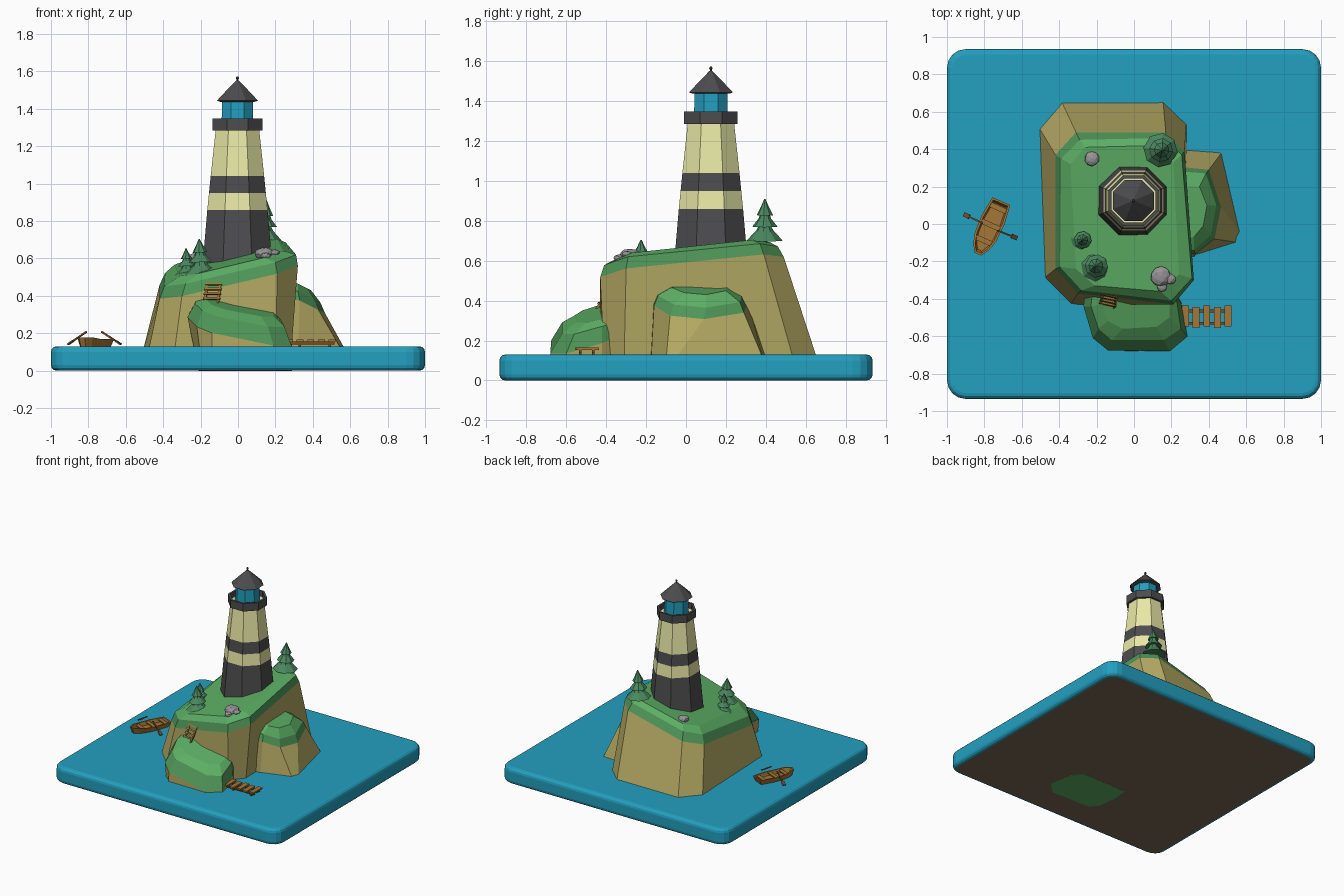
import bpy, bmesh, math, random
from mathutils import Vector, Matrix

if "Cube" in bpy.data.objects:
    bpy.data.objects.remove(bpy.data.objects["Cube"])
random.seed(4)


def mat(name, r, g, b):
    m = bpy.data.materials.new(name)
    m.diffuse_color = [(c / 255) ** 2.2 for c in (r, g, b)] + [1]
    m.use_nodes = True
    m.node_tree.nodes["Principled BSDF"].inputs["Base Color"].default_value = m.diffuse_color
    return m


BLUE = mat("water_blue", 40, 158, 190)
TAN = mat("cliff_tan", 176, 165, 98)
GREEN = mat("grass", 92, 172, 100)
MOSS = mat("grass_edge", 80, 148, 88)
DARK = mat("charcoal", 78, 78, 80)
CREAM = mat("cream", 232, 232, 165)
PINE = mat("pine", 76, 135, 95)
WOOD = mat("wood", 165, 118, 58)
BARK = mat("bark", 115, 78, 45)
ROCK = mat("rock", 150, 147, 150)
EARTH = mat("underside", 120, 105, 85)


def finish(bm, name, mats, M=Matrix(), fix=True):
    if fix:
        bmesh.ops.recalc_face_normals(bm, faces=bm.faces)
    me = bpy.data.meshes.new(name)
    bm.to_mesh(me)
    bm.free()
    for m in mats:
        me.materials.append(m)
    ob = bpy.data.objects.new(name, me)
    ob.matrix_world = M
    bpy.context.collection.objects.link(ob)
    return ob


def loft(name, rings, bands, M=Matrix()):
    """Skin 3D rings; bands holds one material per strip, then the top and bottom caps."""
    mats = list(dict.fromkeys(bands))
    bm = bmesh.new()
    vs = [[bm.verts.new(p) for p in r] for r in rings]
    n = len(vs[0])
    for k in range(len(vs) - 1):
        for i in range(n):
            j = (i + 1) % n
            f = bm.faces.new((vs[k][i], vs[k][j], vs[k + 1][j], vs[k + 1][i]))
            f.material_index = mats.index(bands[k])
    bm.faces.new(vs[-1]).material_index = mats.index(bands[-2])
    bm.faces.new(vs[0][::-1]).material_index = mats.index(bands[-1])
    return finish(bm, name, mats, M)


def flat(pts, z):
    return [(x, y, z) for x, y in pts]


def draped(pts, plane, drop):
    return [(x, y, plane(x, y) - drop) for x, y in pts]


def ngon(r, z, n=8):
    """Ring with flat sides facing the axes; r is centre-to-side."""
    R = r / math.cos(math.pi / n)
    return [(R * math.cos((i + .5) * math.tau / n), R * math.sin((i + .5) * math.tau / n), z) for i in range(n)]


def boxes(name, items, m, M=Matrix()):
    """Boxes given as (centre, size)."""
    bm = bmesh.new()
    for c, s in items:
        bmesh.ops.create_cube(bm, size=1, matrix=Matrix.Translation(c) @ Matrix.Diagonal((*s, 1)))
    return finish(bm, name, [m], M)


# Water slab with rounded corners and a brown underside
bm = bmesh.new()
bmesh.ops.create_cube(bm, size=1, matrix=Matrix.Translation((0, 0, .065)) @ Matrix.Diagonal((2, 1.87, .13, 1)))
up = [e for e in bm.edges if abs(e.verts[0].co.z - e.verts[1].co.z) > .01]
bmesh.ops.bevel(bm, geom=up, offset=.1, segments=4, profile=.5, affect='EDGES')
bm.normal_update()
rim = [e for e in bm.edges if abs(e.verts[0].co.z - e.verts[1].co.z) < .01]
bmesh.ops.bevel(bm, geom=rim, offset=.03, segments=3, profile=.5, affect='EDGES')
bm.normal_update()
for f in bm.faces:
    f.material_index = int(f.normal.z < -.99)
finish(bm, "water_base", [BLUE, EARTH])

# Main cliff with a tilted grassy plateau
def top(x, y):
    return .63 + .12 * (y + .27) + .25 * (x - .2)


c0 = [(-.48, -.29), (-.34, -.43), (.2, -.41), (.285, -.31), (.28, .54), (.155, .66), (-.39, .66), (-.51, .52)]
c1 = [(-.42, -.24), (-.3, -.37), (.21, -.43), (.32, -.3), (.27, .39), (.17, .49), (-.31, .49), (-.42, .37)]
c2 = [(-.395, -.23), (-.28, -.355), (.2, -.41), (.31, -.29), (.255, .37), (.155, .46), (-.29, .45), (-.39, .35)]
c3 = [(-.31, -.24), (-.21, -.33), (.14, -.36), (.24, -.27), (.21, .33), (.12, .42), (-.26, .41), (-.34, .32)]
loft("main_cliff", [flat(c0, .1), draped(c1, top, .095), draped(c2, top, .035), draped(c3, top, 0)],
     [TAN, MOSS, GREEN, GREEN, TAN])

# Low front outcrop
def front(x, y):
    return .36 - .2 * (x + .1) + .25 * (y + .45)


f0 = [(-.2, -.34), (-.21, -.46), (-.19, -.62), (-.14, -.68), (.2, -.69), (.29, -.6), (.26, -.42), (.2, -.34)]
f1 = [(-.26, -.34), (-.27, -.44), (-.22, -.61), (-.14, -.675), (.19, -.68), (.285, -.6), (.25, -.42), (.2, -.34)]
f2 = [(-.22, -.34), (-.23, -.44), (-.19, -.56), (-.12, -.62), (.16, -.62), (.25, -.56), (.23, -.42), (.2, -.34)]
f3 = [(-.17, -.34), (-.17, -.43), (-.14, -.52), (-.06, -.56), (.12, -.55), (.19, -.5), (.19, -.42), (.17, -.34)]
loft("front_outcrop", [flat(f0, -.001), draped(f1, front, .11), draped(f2, front, .03), draped(f3, front, 0)],
     [TAN, MOSS, GREEN, GREEN, GREEN])

# Right outcrop
def side(x, y):
    return .48 - .5 * (max(x, .29) - .29)


s0 = [(.2, -.18), (.32, -.175), (.56, -.1), (.58, -.06), (.475, .39), (.2, .41)]
s1 = [(.2, -.168), (.33, -.16), (.43, -.08), (.465, .09), (.4, .29), (.2, .31)]
s2 = [(.2, -.15), (.32, -.14), (.41, -.06), (.44, .1), (.385, .27), (.2, .285)]
s3 = [(.2, -.08), (.32, -.07), (.37, -.01), (.39, .1), (.35, .2), (.2, .21)]
loft("right_outcrop", [flat(s0, .1), draped(s1, side, .085), draped(s2, side, .04), draped(s3, side, 0)],
     [TAN, MOSS, GREEN, GREEN, TAN])

# Lighthouse: banded tower, hollow gallery, lantern, roof, knob
T = Matrix.Translation((-.003, .125, 0))
tower = [(.192, .5), (.161, .86), (.152, .95), (.143, 1.04), (.115, 1.3)]
loft("lighthouse_tower", [ngon(r, z) for r, z in tower], [DARK, CREAM, DARK, CREAM, CREAM, DARK], T)
gallery = [(.115, 1.285), (.134, 1.285), (.134, 1.347), (.118, 1.347), (.118, 1.305)]
loft("gallery", [ngon(r, z) for r, z in gallery], [DARK, DARK, DARK, DARK, CREAM, DARK], T)
loft("lantern_room", [ngon(.085, 1.3), ngon(.082, 1.45)], [BLUE] * 3, T)
loft("lantern_roof", [ngon(.09, 1.437), ngon(.11, 1.443), ngon(.055, 1.502), ngon(.008, 1.55)], [DARK] * 5, T)
loft("roof_knob", [ngon(r, z) for r, z in [(.004, 1.54), (.004, 1.555), (.009, 1.564), (.004, 1.573)]], [DARK] * 5, T)

# Pine trees: three stacked octagonal skirts on a trunk
def tree(name, x, y, z, h, r, lean):
    M = Matrix.Translation((x, y, z)) @ Matrix.Rotation(lean, 4, 'Y') @ Matrix.Rotation(.25, 4, 'Z')
    loft(name + "_trunk", [ngon(r * .16, -.04, 6), ngon(r * .14, h * .3, 6)], [BARK] * 3, M)
    for k, (a, b, w) in enumerate([(.13, .52, 1), (.42, .75, .7), (.66, 1, .45)]):
        rings = [ngon(r * w * .3, h * (a + .03)), ngon(r * w, h * a), ngon(r * w * .5, h * (a + (b - a) * .5)),
                 ngon(r * (.2 if k < 2 else .03), h * b)]
        loft(f"{name}_skirt_{k}", rings, [PINE] * 5, M)


tree("back_tree", .14, .395, .67, .24, .085, .05)
tree("left_tree", -.195, -.225, .49, .215, .083, -.06)
tree("small_tree", -.27, -.085, .49, .165, .062, -.05)

# Boulders resting on the plateau
for i, (x, y, r) in enumerate([(-.225, .35, .04), (.145, -.28, .056), (.15, -.335, .028), (.195, -.295, .028)]):
    bm = bmesh.new()
    bmesh.ops.create_icosphere(bm, subdivisions=2, radius=r)
    for v in bm.verts:
        v.co *= random.uniform(.93, 1.06)
        v.co.z *= .65
    finish(bm, f"boulder_{i}", [ROCK], Matrix.Translation((x, y, top(x, y) + r * .15)))

# Ladder from the outcrop up to the plateau
parts = [((s * .036, 0, .075), (.01, .012, .17)) for s in (-1, 1)]
parts += [((0, -.006, .02 + .03 * k), (.092, .01, .011)) for k in range(5)]
boxes("ladder", parts, WOOD, Matrix.Translation((-.142, -.435, .365)) @ Matrix.Rotation(math.radians(-12), 4, 'Z')
      @ Matrix.Rotation(math.radians(-32), 4, 'X'))

# Pier: planks on two rails with posts
boxes("pier_planks", [((.275 + .057 * k, -.497 + .004 * (-1) ** k, .16), (.036, .112, .012)) for k in range(5)], WOOD)
frame = [((.38, y, .148), (.27, .014, .014)) for y in (-.53, -.465)]
frame += [((x, y, .1), (.014, .014, .1)) for x in (.33, .49) for y in (-.53, -.465)]
boxes("pier_frame", frame, BARK)

# Rowing boat with seats
B = Matrix.Translation((-.77, -.015, .128)) @ Matrix.Rotation(math.radians(246), 4, 'Z')
half = [(-.15, .052), (-.04, .066), (.06, .062), (.12, .045), (.16, .018)]
outline = [(x, -y) for x, y in half] + half[::-1]


def hull(sx, sy, z):
    return [(x * sx, y * sy, z + (.008 if x > .1 and z > .03 else 0)) for x, y in outline]


loft("boat_hull", [hull(.88, .75, 0), hull(1, 1, .042), hull(.93, .82, .042), hull(.85, .7, .014)], [WOOD] * 5, B)
boxes("boat_seats", [((x, 0, .034), (.028, w, .008)) for x, w in [(-.11, .09), (-.01, .108), (.08, .09)]], WOOD, B)

# Oars: handle raised inboard, blade resting on the water
for name, a, b in [("left_oar", (-.81, .005, .208), (-.895, .045, .15)), ("right_oar", (-.73, -.035, .208), (-.64, -.07, .15))]:
    a, b = Vector(a), Vector(b)
    L = (b - a).length
    boxes(name, [((0, 0, L / 2), (.009, .009, L)), ((0, 0, L), (.024, .008, .035))], BARK,
          Matrix.Translation(a) @ (b - a).to_track_quat('Z', 'Y').to_matrix().to_4x4())
